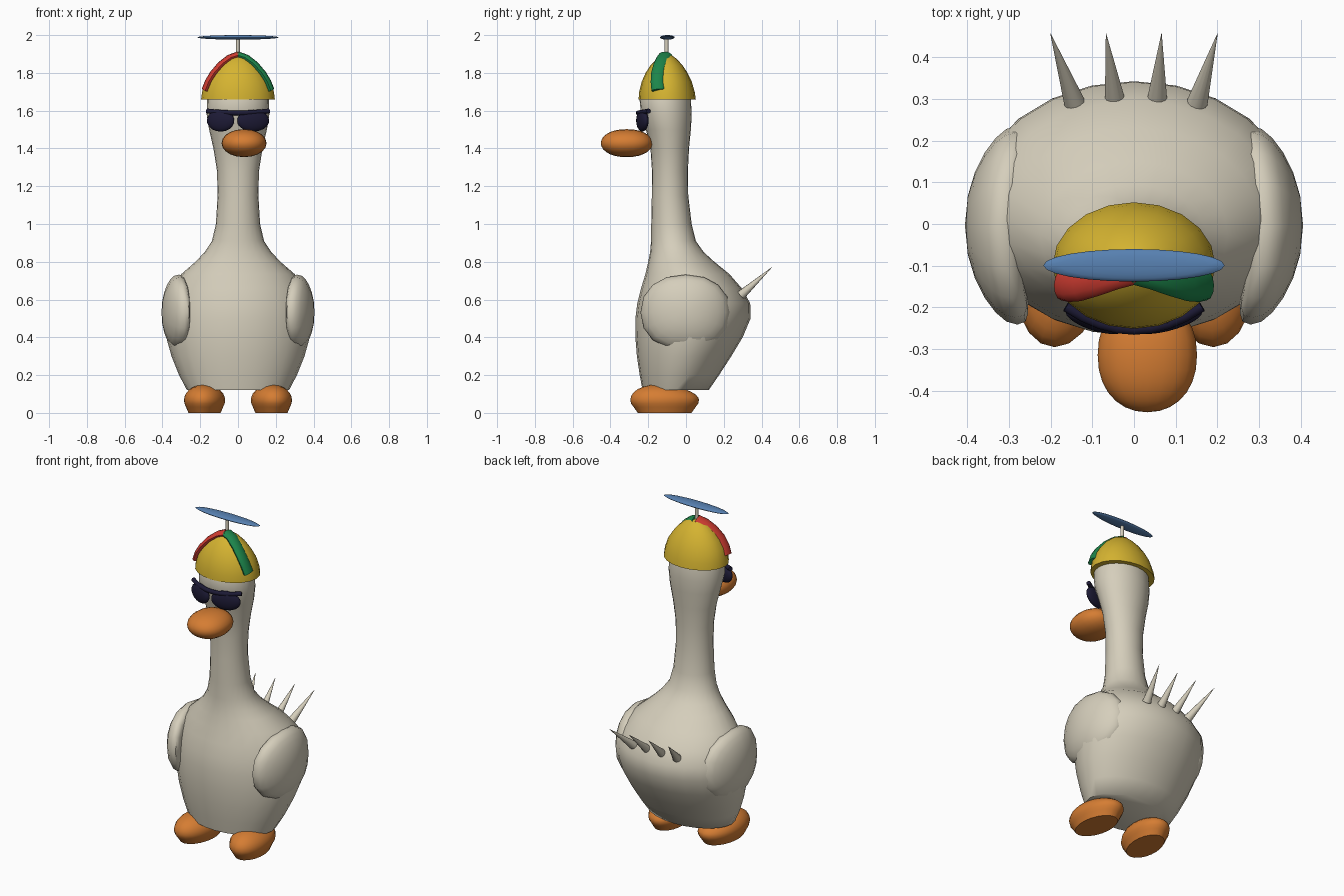
import bpy, bmesh, math
from mathutils import Vector, Matrix

if "Cube" in bpy.data.objects:
    bpy.data.objects.remove(bpy.data.objects["Cube"])


def material(name, rgb):
    m = bpy.data.materials.new(name)
    m.diffuse_color = (*[(c / 255) ** 2.2 for c in rgb], 1)
    m.use_nodes = True
    m.node_tree.nodes["Principled BSDF"].inputs["Base Color"].default_value = m.diffuse_color
    return m


CREAM = material("cream", (212, 205, 186))
ORANGE = material("orange", (212, 124, 54))
YELLOW = material("yellow", (212, 178, 52))
RED = material("red", (205, 62, 52))
GREEN = material("green", (34, 132, 76))
BLUE = material("blue", (88, 128, 176))
DARK = material("dark navy", (34, 32, 56))


def finish(name, bm, mat, angle=50):
    bmesh.ops.recalc_face_normals(bm, faces=bm.faces[:])
    me = bpy.data.meshes.new(name)
    bm.to_mesh(me)
    bm.free()
    ob = bpy.data.objects.new(name, me)
    bpy.context.collection.objects.link(ob)
    me.materials.append(mat)
    bpy.ops.object.select_all(action='DESELECT')
    ob.select_set(True)
    bpy.context.view_layer.objects.active = ob
    bpy.ops.object.shade_smooth_by_angle(angle=math.radians(angle))
    return ob


def loft(name, rings, mat, angle=50):
    """Skin a list of closed rings of points and cap both ends."""
    bm = bmesh.new()
    loops = [[bm.verts.new(p) for p in ring] for ring in rings]
    n = len(loops[0])
    for a, b in zip(loops, loops[1:]):
        for i in range(n):
            j = (i + 1) % n
            bm.faces.new((a[i], a[j], b[j], b[i]))
    bm.faces.new(loops[0][::-1])
    bm.faces.new(loops[-1])
    return finish(name, bm, mat, angle)


def ellipse_ring(z, rx, y0, y1, n=24):
    cy, ry = (y0 + y1) / 2, (y1 - y0) / 2
    return [(rx * math.cos(2 * math.pi * i / n),
             cy + ry * math.sin(2 * math.pi * i / n), z) for i in range(n)]


def blob(name, centre, semi, mat, shape=None, segs=18, rings=12, axis='Z'):
    """Ellipsoid whose unit-sphere points may first pass through shape()."""
    bm = bmesh.new()
    bmesh.ops.create_uvsphere(bm, u_segments=segs, v_segments=rings, radius=1)
    if axis != 'Z':
        bm.transform(Matrix.Rotation(math.pi / 2, 4, axis))
    for v in bm.verts:
        p = shape(v.co.copy()) if shape else v.co
        v.co = Vector(centre) + Vector(a * b for a, b in zip(p, semi))
    return finish(name, bm, mat)


def tube(name, path, ra, rb, wide, mat, n=10):
    """Sweep an oval along a path; 'wide' is the direction of radius ra."""
    path = [Vector(p) for p in path]
    rings = []
    for i, p in enumerate(path):
        t = (path[min(i + 1, len(path) - 1)] - path[max(i - 1, 0)]).normalized()
        u = Vector(wide)
        u = (u - t * u.dot(t)).normalized()
        w = t.cross(u)
        rings.append([p + u * ra * math.cos(2 * math.pi * k / n)
                      + w * rb * math.sin(2 * math.pi * k / n) for k in range(n)])
    return loft(name, rings, mat)


# body, neck and head: height, half width, front y, back y
BODY = [(0.12, 0.27, -0.23, 0.12), (0.20, 0.312, -0.245, 0.175),
        (0.30, 0.352, -0.26, 0.24), (0.40, 0.38, -0.268, 0.30),
        (0.50, 0.39, -0.268, 0.342), (0.58, 0.382, -0.258, 0.34),
        (0.66, 0.35, -0.238, 0.295), (0.735, 0.30, -0.215, 0.23),
        (0.80, 0.225, -0.20, 0.15), (0.85, 0.178, -0.19, 0.095),
        (0.91, 0.138, -0.185, 0.052), (1.00, 0.117, -0.184, 0.03),
        (1.15, 0.108, -0.181, 0.012), (1.28, 0.111, -0.18, 0.01),
        (1.40, 0.13, -0.188, 0.016), (1.50, 0.153, -0.212, 0.026),
        (1.58, 0.166, -0.238, 0.03), (1.66, 0.163, -0.246, 0.026),
        (1.74, 0.14, -0.21, 0.005)]
loft("body", [ellipse_ring(*s) for s in BODY], CREAM, 60)


# wings: rounded pads bent around the flanks
def soft(c, e):
    return math.copysign(abs(c) ** e, c)


for side, label in ((-1, "left"), (1, "right")):
    def wing_shape(p):
        y, z = soft(p.y, 0.9), soft(p.z, 0.92)
        x = soft(p.x, 0.8) - 0.85 * y * y - 0.35 * z * z
        return Vector((side * x, y, z))
    blob(label + "_wing", (side * 0.337, -0.003, 0.532), (0.068, 0.238, 0.2),
         CREAM, wing_shape, 16, 12, 'Y')

    # feet: flat-soled, tallest towards the toes
    def foot_shape(p):
        x, y = p.x * 1.0, p.y
        z = max(p.z, -0.8)
        if z > 0:
            z *= 1.0 - 0.18 * (y + 0.3)
        elif z < -0.3:
            z = -0.8 if z < -0.6 else z
        return Vector((x - side * 0.12 * y, y, z))
    blob(label + "_foot", (side * 0.177, -0.113, 0.068), (0.109, 0.182, 0.085),
         ORANGE, foot_shape, 20, 14)

# back spikes
for i, (bx, tx) in enumerate(((-0.143, -0.2), (-0.045, -0.067),
                              (0.055, 0.066), (0.152, 0.2))):
    base, tip = Vector((bx, 0.292, 0.624)), Vector((tx, 0.456, 0.772))
    d = tip - base
    bm = bmesh.new()
    bmesh.ops.create_cone(bm, cap_ends=True, segments=12, radius1=0.025,
                          radius2=0.0005, depth=d.length)
    bm.transform(Matrix.Translation((base + tip) / 2)
                 @ d.to_track_quat('Z', 'Y').to_matrix().to_4x4())
    finish("spike_%d" % (i + 1), bm, CREAM)

# beak
blob("beak", (0.032, -0.314, 1.428), (0.119, 0.137, 0.074), ORANGE,
     lambda p: Vector((soft(p.x, 0.95), soft(p.y, 0.9), p.z)), 20, 14, 'X')

# sunglasses: two lenses and a curved brow bar
for label, cx, rx in (("left", -0.092, 0.073), ("right", 0.08, 0.085)):
    blob(label + "_lens", (cx, -0.231, 1.547), (rx, 0.026, 0.058), DARK,
         lambda p: Vector((p.x, p.y + 0.8 * p.x * soft(cx, 0.01), p.z)),
         18, 12, 'X')
bar = []
for i in range(9):
    x = -0.163 + 0.326 * i / 8
    bar.append((x, -0.253 + 0.055 * (x / 0.163) ** 2,
                1.588 + 0.01 * (x / 0.163) ** 2))
tube("glasses_bar", bar, 0.013, 0.013, (0, 0, 1), DARK)

# cap dome: height, half width, front y, back y
CAP = [(1.66, 0.195, -0.251, 0.052), (1.70, 0.19, -0.248, 0.046),
       (1.755, 0.172, -0.234, 0.03), (1.80, 0.145, -0.214, 0.008),
       (1.84, 0.113, -0.188, -0.018), (1.875, 0.072, -0.155, -0.05),
       (1.895, 0.035, -0.125, -0.078), (1.90, 0.008, -0.108, -0.095)]
loft("cap", [ellipse_ring(*s, 20) for s in CAP], YELLOW)

# cap ribs: one colour on each side
RIB = [(0.0, -0.108, 1.893), (0.045, -0.12, 1.877), (0.09, -0.136, 1.842),
       (0.13, -0.148, 1.795), (0.156, -0.15, 1.752), (0.173, -0.146, 1.708)]
for side, label, mat in ((-1, "red_rib", RED), (1, "green_rib", GREEN)):
    tube(label, [(side * x, y, z) for x, y, z in RIB], 0.037, 0.02,
         (0, 1, 0), mat, 12)

# propeller stalk and blade
tube("propeller_stalk", [(0, -0.103, 1.88), (0, -0.103, 1.985)], 0.01, 0.01,
     (1, 0, 0), CREAM, 12)
blob("propeller_blade", (0, -0.099, 1.988), (0.217, 0.039, 0.012), BLUE,
     None, 24, 10)
